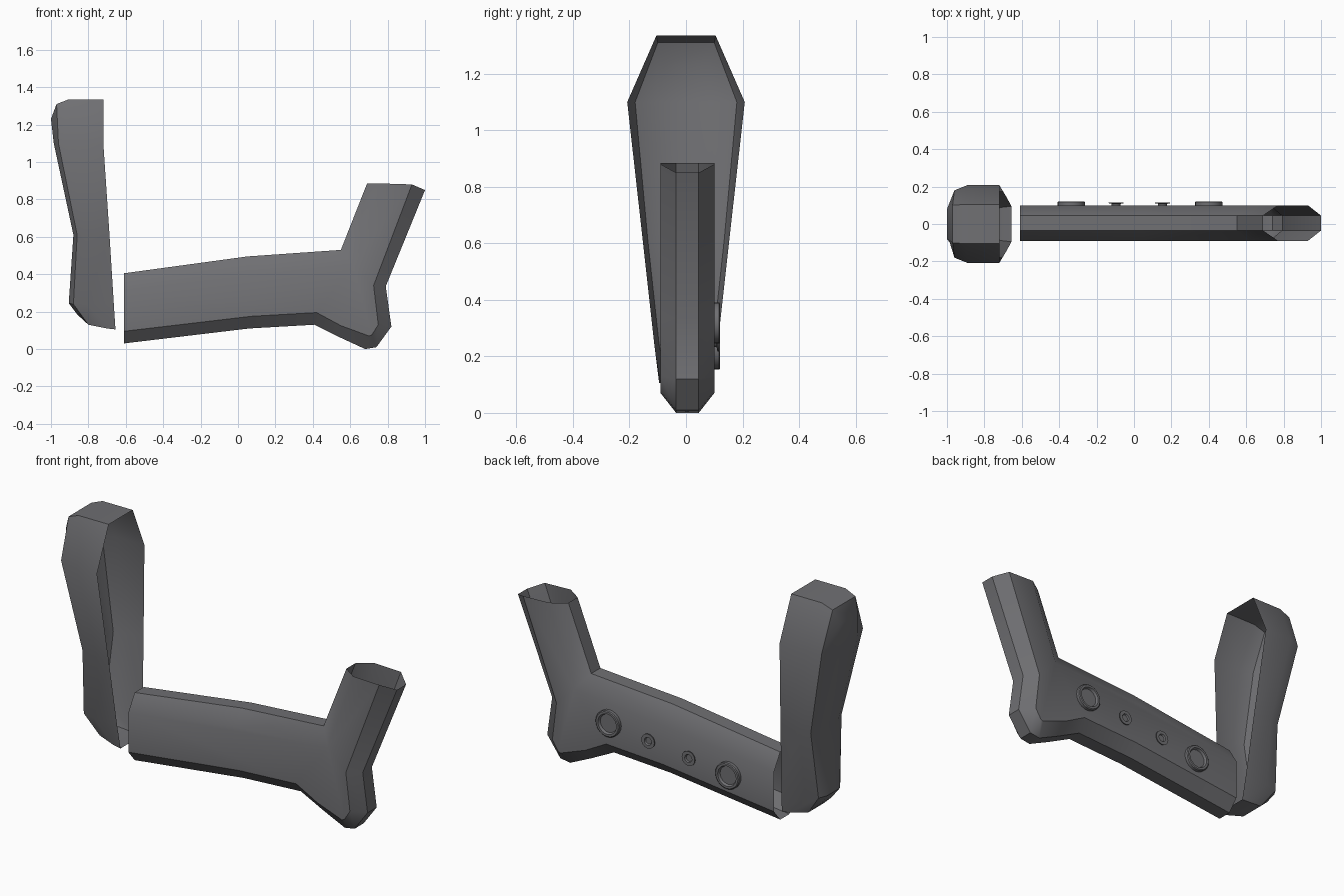
import bpy, bmesh, math

cube = bpy.data.objects.get("Cube")
if cube:
    bpy.data.objects.remove(cube, do_unlink=True)

grey = bpy.data.materials.new("dark_grey")
grey.use_nodes = True
colour = (0.16, 0.16, 0.17, 1)
grey.diffuse_color = colour
grey.node_tree.nodes["Principled BSDF"].inputs["Base Color"].default_value = colour


def finish(bm, name, angle):
    bmesh.ops.recalc_face_normals(bm, faces=bm.faces[:])
    mesh = bpy.data.meshes.new(name)
    bm.to_mesh(mesh)
    bm.free()
    mesh.materials.append(grey)
    ob = bpy.data.objects.new(name, mesh)
    bpy.context.collection.objects.link(ob)
    bpy.ops.object.select_all(action="DESELECT")
    ob.select_set(True)
    bpy.context.view_layer.objects.active = ob
    bpy.ops.object.shade_smooth_by_angle(angle=math.radians(angle))


def row(bm, points, y):
    return [bm.verts.new((x, y, z)) for x, z in points]


def bridge(bm, a, b):
    for i in range(len(a) - 1):
        bm.faces.new((a[i], a[i + 1], b[i + 1], b[i]))


# Body and grip: hollow shell with chamfered edges, open at both ends
MID, HALF, STRIP = 0.005, 0.095, 0.04
lower_rim = [(-.61, .03), (.06, .11), (.41, .13), (.55, .06), (.68, 0),
             (.74, .01), (.82, .12), (.79, .335), (1, .85)]
lower_side = [(-.61, .095), (.07, .175), (.42, .195), (.55, .125), (.70, .07),
              (.715, .075), (.75, .13), (.725, .34), (.93, .88)]
upper_rim = [(.69, .885), (.55, .53), (.05, .495), (-.61, .405)]
upper_side = [(.77, .885), (.615, .45), (.05, .41), (-.61, .315)]

bm = bmesh.new()
rims = []
for s in (-1, 1):
    low, up = (row(bm, p, MID + s * STRIP) for p in (lower_rim, upper_rim))
    low_in, up_in = (row(bm, p, MID + s * HALF) for p in (lower_side, upper_side))
    bridge(bm, low, low_in)
    bridge(bm, up, up_in)
    bm.faces.new(low_in + up_in)
    rims.append((low, up))
for a, b in zip(*rims):
    bridge(bm, a, b)
finish(bm, "body_and_grip", 38)

# Butt: hollow shell open towards the body, rings run from rim to back
rings = [
    [(-.72, .105, 1.335), (-.72, .208, 1.1), (-.687, .153, .61), (-.664, .112, .24), (-.655, .095, .105)],
    [(-.905, .105, 1.335), (-.89, .208, 1.1), (-.80, .153, .61), (-.81, .112, .24), (-.70, .09, .11)],
    [(-.97, .10, 1.31), (-.96, .18, 1.1), (-.86, .135, .61), (-.88, .095, .24), (-.80, .07, .13)],
    [(-1, .08, 1.23), (-.985, .10, 1.1), (-.88, .08, .61), (-.905, .055, .245), (-.86, .05, .185)],
]
bm = bmesh.new()
halves = []
for ring in rings:
    halves.append([[bm.verts.new((x, s * y, z)) for x, y, z in ring] for s in (-1, 1)])
for (r0, l0), (r1, l1) in zip(halves, halves[1:]):
    a, b = r0 + l0[::-1], r1 + l1[::-1]
    bridge(bm, a + a[:1], b + b[:1])
bridge(bm, *halves[-1])
finish(bm, "butt_shell", 34)


# Round fasteners on the back side: turned profiles of (radius, y)
def fastener(name, x, z, profile, sides=24):
    bm = bmesh.new()
    angles = [2 * math.pi * i / sides for i in range(sides)]
    turned = [row(bm, [(x + r * math.cos(t), z + r * math.sin(t)) for t in angles], y)
              for r, y in profile]
    for a, b in zip(turned, turned[1:]):
        bridge(bm, a + a[:1], b + b[:1])
    bm.faces.new(turned[-1])
    finish(bm, name, 35)


big = [(.073, .095), (.073, .117), (.068, .121), (.056, .121), (.05, .108)]
small = [(.024, .095), (.024, .108), (.04, .111), (.04, .116), (.022, .116), (.018, .108)]
for name, x, z, profile in (("rear_socket", -.335, .226, big), ("rear_screw", -.095, .258, small),
                            ("front_screw", .153, .287, small), ("front_socket", .4, .318, big)):
    fastener(name, x, z, profile)
